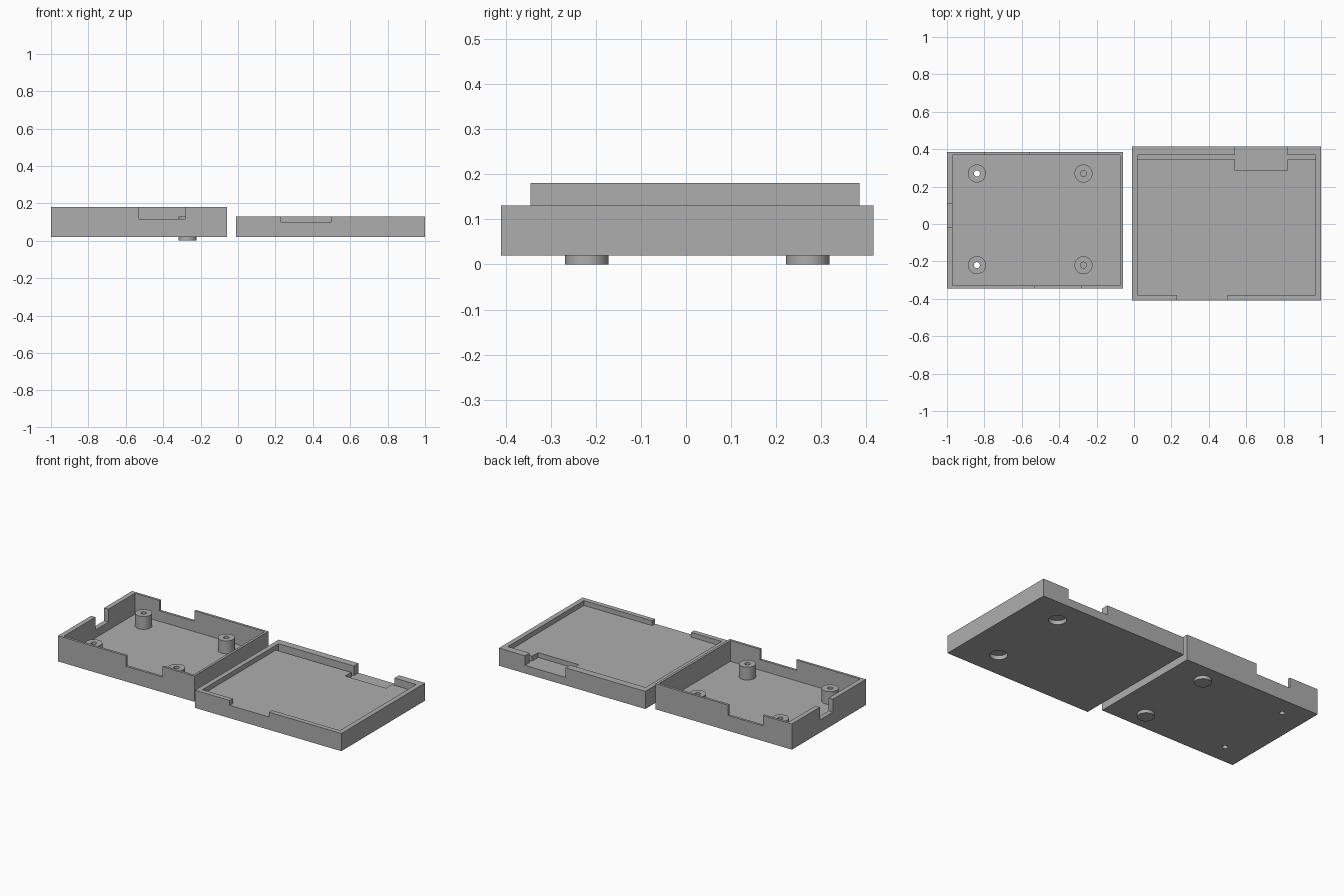
import bpy
import bmesh
from mathutils import Matrix, Vector

cube = bpy.data.objects.get("Cube")
if cube:
    bpy.data.objects.remove(cube, do_unlink=True)

grey = bpy.data.materials.new("plain grey")
grey.use_nodes = True
grey.diffuse_color = (0.42, 0.42, 0.42, 1)
grey.node_tree.nodes["Principled BSDF"].inputs["Base Color"].default_value = (0.42, 0.42, 0.42, 1)


def finish(name, bm):
    mesh = bpy.data.meshes.new(name)
    bm.to_mesh(mesh)
    bm.free()
    mesh.materials.append(grey)
    obj = bpy.data.objects.new(name, mesh)
    bpy.context.collection.objects.link(obj)
    return obj


def box(name, x, y, z):
    bm = bmesh.new()
    lo, hi = Vector((x[0], y[0], z[0])), Vector((x[1], y[1], z[1]))
    matrix = Matrix.Translation((lo + hi) / 2) @ Matrix.Diagonal((*(hi - lo), 1))
    bmesh.ops.create_cube(bm, size=1, matrix=matrix)
    return finish(name, bm)


def cylinder(name, x, y, z, radius):
    bm = bmesh.new()
    bmesh.ops.create_cone(bm, cap_ends=True, segments=48, radius1=radius, radius2=radius,
                          depth=z[1] - z[0],
                          matrix=Matrix.Translation((x, y, (z[0] + z[1]) / 2)))
    return finish(name, bm)


def combine(target, tool, operation="DIFFERENCE"):
    """Apply a boolean and discard the helper."""
    tool.hide_render = True
    bpy.context.view_layer.objects.active = target
    mod = target.modifiers.new("shape", "BOOLEAN")
    mod.operation, mod.solver, mod.object = operation, "EXACT", tool
    bpy.ops.object.modifier_apply(modifier=mod.name)
    bpy.data.objects.remove(tool, do_unlink=True)


# Deep tray with an opening in three of its walls
tray = box("base_tray", (-1, -0.06), (-0.345, 0.385), (0.02, 0.18))
for x, y, z in [
    ((-0.97, -0.075), (-0.33, 0.37), (0.05, 0.3)),
    ((-0.53, -0.28), (-0.5, -0.3), (0.115, 0.3)),
    ((-0.80, -0.56), (0.33, 0.5), (0.115, 0.3)),
    ((-1.1, -0.93), (-0.02, 0.11), (0.10, 0.3)),
]:
    combine(tray, box("cutter", x, y, z))

# Standoffs: one pair drilled through, the other blind with pegs below
for y in (-0.22, 0.27):
    for x, bottom, drill in ((-0.84, 0.035, -0.1), (-0.27, 0, 0.05)):
        combine(tray, cylinder("standoff", x, y, (bottom, 0.13), 0.048), "UNION")
        combine(tray, cylinder("drill", x, y, (drill, 0.3), 0.016))

# Shallow lid with a front opening, back groove and back slot
lid = box("lid_tray", (-0.01, 1), (-0.41, 0.415), (0.02, 0.13))
for x, y, z in [
    ((0.02, 0.97), (-0.38, 0.37), (0.10, 0.3)),
    ((0.23, 0.50), (-0.5, -0.35), (0.10, 0.3)),
    ((0.02, 0.97), (0.345, 0.37), (0.07, 0.3)),
    ((0.54, 0.82), (0.285, 0.5), (0.07, 0.3)),
]:
    combine(lid, box("cutter", x, y, z))

# Sockets under the lid
for y in (-0.245, 0.26):
    combine(lid, cylinder("socket", 0.77, y, (-0.1, 0.045), 0.05))

# Smooth round walls, crisp edges
for obj in (tray, lid):
    bpy.ops.object.select_all(action="DESELECT")
    obj.select_set(True)
    bpy.context.view_layer.objects.active = obj
    bpy.ops.object.shade_smooth_by_angle()
